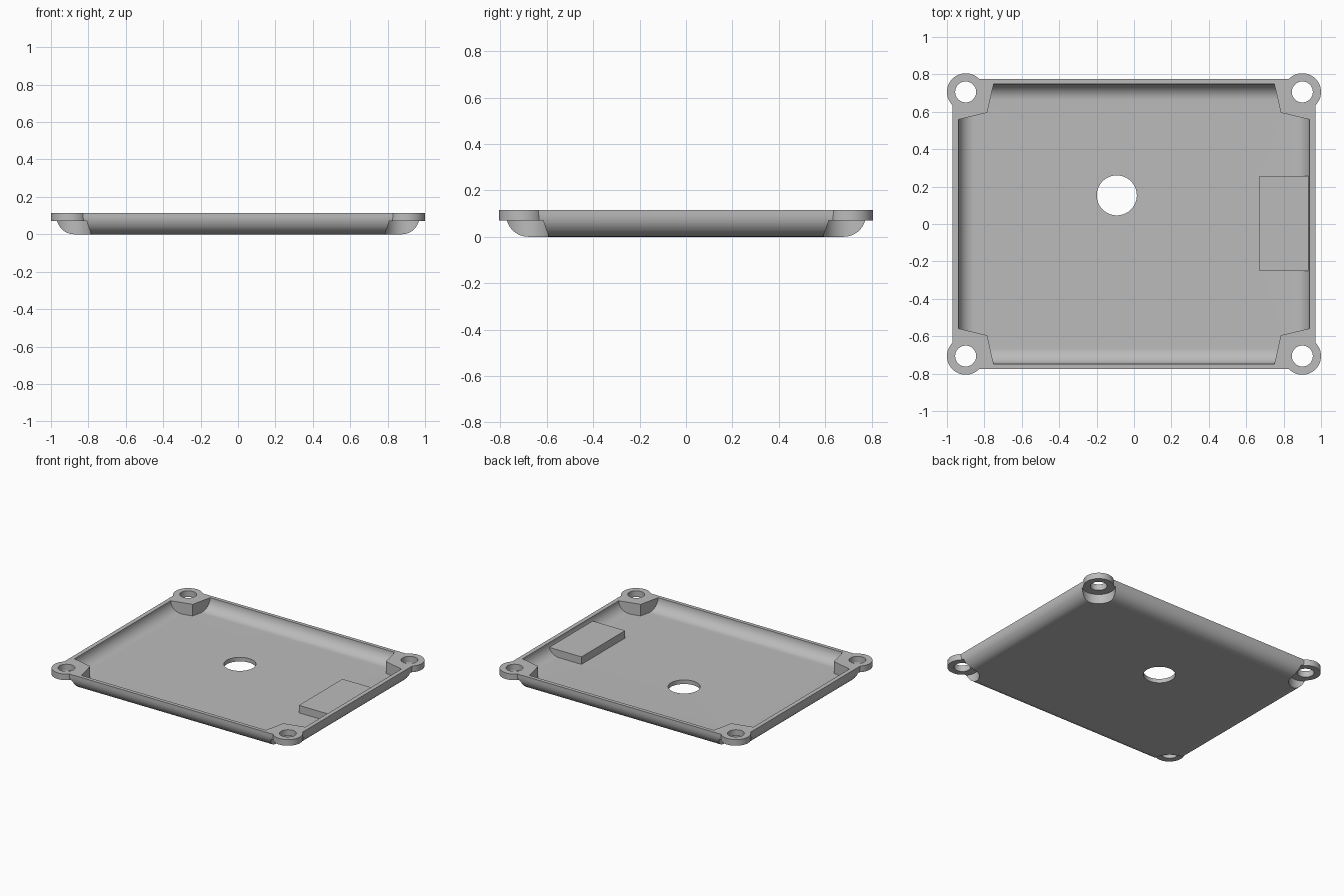
import bpy
import bmesh
import math

cube = bpy.data.objects.get("Cube")
if cube:
    bpy.data.objects.remove(cube, do_unlink=True)

HALF_X, HALF_Y, HEIGHT = 0.97, 0.775, 0.115
WALL, FLOOR = 0.032, 0.03
EAR_X, EAR_Y, EAR_Z = 0.9, 0.706, 0.07
ABOVE = 0.2  # raw solids rise past the rim and are trimmed level

grey = bpy.data.materials.new("light grey")
grey.use_nodes = True
grey.diffuse_color = (0.5, 0.5, 0.5, 1)
grey.node_tree.nodes["Principled BSDF"].inputs["Base Color"].default_value = (0.5, 0.5, 0.5, 1)


def loft(name, rings):
    """Closed solid skinned through matching rings, bottom to top."""
    bm = bmesh.new()
    loops = [[bm.verts.new(p) for p in ring] for ring in rings]
    n = len(loops[0])
    for low, high in zip(loops, loops[1:]):
        for i in range(n):
            j = (i + 1) % n
            bm.faces.new((low[i], low[j], high[j], high[i]))
    bm.faces.new(loops[0][::-1])
    bm.faces.new(loops[-1])
    bmesh.ops.recalc_face_normals(bm, faces=bm.faces)
    mesh = bpy.data.meshes.new(name)
    bm.to_mesh(mesh)
    bm.free()
    mesh.materials.append(grey)
    obj = bpy.data.objects.new(name, mesh)
    bpy.context.collection.objects.link(obj)
    return obj


def prism(name, outline, z0, z1):
    return loft(name, [[(x, y, z) for x, y in outline] for z in (z0, z1)])


def rect(x0, x1, y0, y1):
    return [(x0, y0), (x1, y0), (x1, y1), (x0, y1)]


def cylinder(name, x, y, r, z0, z1, n=64):
    ring = [(x + r * math.cos(math.tau * i / n), y + r * math.sin(math.tau * i / n)) for i in range(n)]
    return prism(name, ring, z0, z1)


def tub(name, hx, hy, z0, r, steps=16):
    """Rectangular block with rounded lower edges."""
    rings = []
    for i in range(steps + 1):
        a = math.pi / 2 * i / steps
        inset, z = r * (1 - math.sin(a)), z0 + r * (1 - math.cos(a))
        rings.append([(x, y, z) for x, y in rect(inset - hx, hx - inset, inset - hy, hy - inset)])
    rings.append([(x, y, ABOVE) for x, y in rect(-hx, hx, -hy, hy)])
    return loft(name, rings)


def combine(target, other, operation):
    mod = target.modifiers.new("combine", "BOOLEAN")
    mod.operation, mod.solver, mod.object = operation, "EXACT", other
    bpy.context.view_layer.objects.active = target
    bpy.ops.object.modifier_apply(modifier=mod.name)
    bpy.data.objects.remove(other, do_unlink=True)


corners = [(sx, sy) for sx in (-1, 1) for sy in (-1, 1)]

# Cavity, leaving the corner posts and the side ledge solid
cavity = tub("cavity", HALF_X - WALL, HALF_Y - 0.027, FLOOR, 0.085)
post = [(0.705, 0.95), (0.785, 0.595), (1.1, 0.52), (1.1, 0.95)]
for sx, sy in corners:
    combine(cavity, prism("post", [(x * sx, y * sy) for x, y in post], -0.1, 0.3), "DIFFERENCE")
combine(cavity, prism("ledge", rect(0.67, 1.1, -0.25, 0.257), -0.1, 0.085), "DIFFERENCE")

# Shell with screw ears, recessed underneath
tray = tub("tray", HALF_X, HALF_Y, 0, 0.095)
for sx, sy in corners:
    x, y = sx * EAR_X, sy * EAR_Y
    combine(tray, cylinder("ear", x, y, 0.1, EAR_Z - 0.01, ABOVE - 0.03), "UNION")
    combine(tray, cylinder("recess", x, y, 0.113, -0.1, EAR_Z), "DIFFERENCE")
    combine(tray, cylinder("screw_hole", x, y, 0.056, -0.1, 0.3), "DIFFERENCE")
combine(tray, cavity, "DIFFERENCE")

# Floor opening and level rim
combine(tray, cylinder("floor_hole", -0.092, 0.153, 0.107, -0.1, 0.1), "DIFFERENCE")
combine(tray, prism("rim_trim", rect(-2, 2, -2, 2), HEIGHT, 0.5), "DIFFERENCE")

# Smooth curves, sharp edges
bpy.ops.object.select_all(action="DESELECT")
tray.select_set(True)
bpy.context.view_layer.objects.active = tray
bpy.ops.object.shade_smooth_by_angle(angle=math.radians(30))
